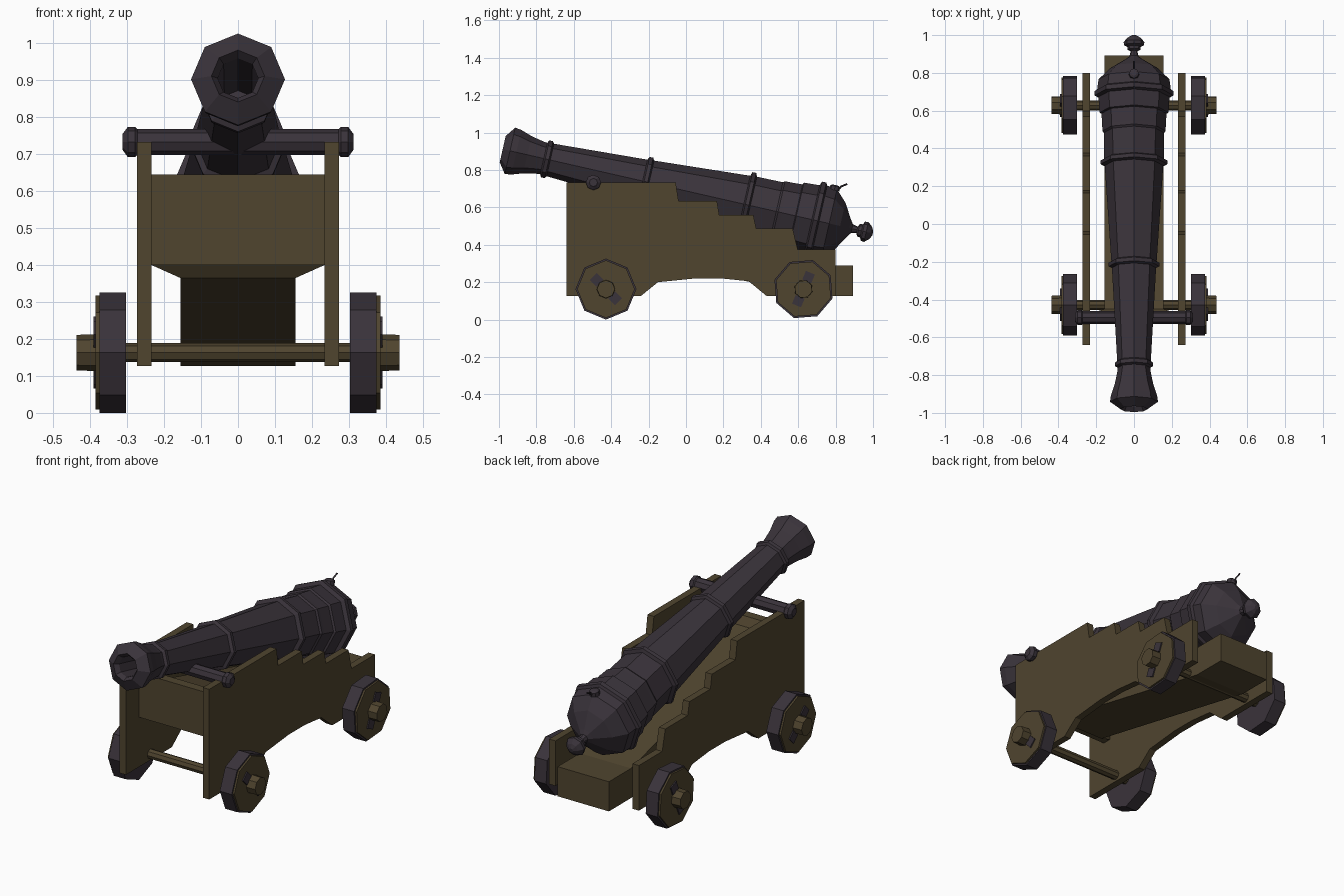
import bpy, bmesh, math
from mathutils import Matrix, Vector

if "Cube" in bpy.data.objects:
    bpy.data.objects.remove(bpy.data.objects["Cube"])


def material(name, rgb):
    m = bpy.data.materials.new(name)
    m.diffuse_color = (*rgb, 1)
    m.use_nodes = True
    m.node_tree.nodes["Principled BSDF"].inputs["Base Color"].default_value = m.diffuse_color
    return m


IRON = material("dark iron", (0.042, 0.033, 0.043))
WOOD = material("brown wood", (0.080, 0.059, 0.028))


def finish(bm, name, mat):
    bmesh.ops.recalc_face_normals(bm, faces=bm.faces)
    me = bpy.data.meshes.new(name)
    bm.to_mesh(me)
    bm.free()
    me.materials.append(mat)
    ob = bpy.data.objects.new(name, me)
    bpy.context.collection.objects.link(ob)
    return ob


def lathe(name, profile, mat, matrix, sides=8, turn=0.0):
    """Revolve (position, radius) pairs about local Y, closed at both ends."""
    bm = bmesh.new()
    rings = []
    for s, r in profile:
        rings.append([bm.verts.new((r * math.sin(turn + math.tau * i / sides), s,
                                    r * math.cos(turn + math.tau * i / sides)))
                      for i in range(sides)])
    for a, b in zip(rings, rings[1:]):
        for i in range(sides):
            j = (i + 1) % sides
            bm.faces.new((a[i], a[j], b[j], b[i]))
    bm.faces.new(rings[0])
    bm.faces.new(rings[-1])
    bm.transform(matrix)
    return finish(bm, name, mat)


def slab(name, outline, x0, x1, mat):
    """Extrude a (y, z) outline from x0 to x1."""
    bm = bmesh.new()
    f = bm.faces.new([bm.verts.new((x0, y, z)) for y, z in outline])
    ext = bmesh.ops.extrude_face_region(bm, geom=[f])["geom"]
    bmesh.ops.translate(bm, vec=(x1 - x0, 0, 0),
                        verts=[v for v in ext if isinstance(v, bmesh.types.BMVert)])
    return finish(bm, name, mat)


def loft(name, sections, mat):
    """Join rectangular cross-sections (y, half width, low z, high z)."""
    bm = bmesh.new()
    rings = [[bm.verts.new((sx * w, y, z)) for sx, z in
              ((-1, lo), (1, lo), (1, hi), (-1, hi))] for y, w, lo, hi in sections]
    for a, b in zip(rings, rings[1:]):
        for i in range(4):
            bm.faces.new((a[i], a[i - 1], b[i - 1], b[i]))
    bm.faces.new(rings[0])
    bm.faces.new(rings[-1])
    return finish(bm, name, mat)


# Barrel: tilted lathe, with bore, moulding rings, breech and end knob
TILT = Matrix.Translation((0, 0, 0.688)) @ Matrix.Rotation(-math.radians(12.83), 4, 'X')


def ring(s, r0, r1):
    return [(s - .018, r0), (s - .010, r1), (s + .010, r1), (s + .018, r0 + .003)]


barrel = [(-.60, .052), (-.98, .055), (-1.005, .072), (-.965, .127), (-.93, .122),
          (-.87, .102), (-.80, .088)]
barrel += ring(-.762, .086, .101) + ring(-.22, .117, .134) + ring(.335, .155, .177)
barrel += [(.495, .160), (.505, .168), (.525, .168), (.60, .172), (.605, .183), (.69, .188),
           (.698, .210), (.722, .210), (.73, .195), (.785, .188), (.845, .128),
           (.895, .045), (.91, .024), (.938, .018), (.946, .034), (.962, .036),
           (.970, .052), (.988, .055), (1.012, .034), (1.024, .012)]
lathe("barrel", barrel, IRON, TILT)

# Trunnion bar with capped ends
TO_X = Matrix.Rotation(-math.pi / 2, 4, 'Z')
trunnion = [(-.312, .022), (-.298, .041), (-.278, .041), (-.272, .035)]
trunnion += [(-s, r) for s, r in reversed(trunnion)]
lathe("trunnion", trunnion, IRON, Matrix.Translation((0, -.495, .733)) @ TO_X)

# Vent boss and fuse on the breech
UP = TILT @ Matrix.Translation((0, .772, .18)) @ Matrix.Rotation(math.pi / 2, 4, 'X')
lathe("vent_boss", [(0, .028), (.022, .026), (.028, .014)], IRON, UP)
curve = bpy.data.curves.new("fuse", 'CURVE')
curve.dimensions = '3D'
curve.bevel_depth = 0.005
curve.bevel_resolution = 0
curve.use_fill_caps = True
path = [(.80, .66), (.812, .69), (.83, .712), (.862, .725)]
sp = curve.splines.new('POLY')
sp.points.add(len(path) - 1)
for p, (y, z) in zip(sp.points, path):
    p.co = (0, y, z, 1)
curve.materials.append(IRON)
bpy.context.collection.objects.link(bpy.data.objects.new("fuse", curve))

# Stepped carriage cheeks
cheek = [(-.64, .127), (-.64, .733), (-.055, .733), (-.04, .635), (.165, .635), (.178, .558),
         (.36, .558), (.375, .488), (.57, .488), (.597, .375), (.80, .375), (.80, .127),
         (.43, .127), (.335, .205), (.19, .22), (.05, .22), (-.15, .2), (-.24, .127)]
for side, sx in (("left", -1), ("right", 1)):
    slab(side + "_cheek", cheek, sx * .234, sx * .273, WOOD)

# Sloping bed that widens into the front transom
loft("bed_and_transom", [(.893, .156, .127, .29), (.70, .156, .127, .29),
                         (-.45, .156, .365, .60), (-.475, .234, .40, .645),
                         (-.525, .234, .40, .645)], WOOD)

# Axles and wheels
for end, y, turn, slot in (("front", -.428, 0, -45), ("rear", .628, math.radians(18), 23)):
    lathe(end + "_axle", [(-.32, .026), (.32, .026)], WOOD,
          Matrix.Translation((0, y, .163)) @ TO_X)
    for side, sx in (("left", -1), ("right", 1)):
        name = f"{end}_{side}_"
        M = Matrix.Translation((0, y, .163)) @ Matrix.Scale(sx, 4, (1, 0, 0)) @ TO_X
        lathe(name + "tyre", [(.303, .163), (.375, .163)], IRON, M, turn=-turn)
        lathe(name + "wheel_face", [(.37, .154), (.385, .154)], WOOD, M, turn=-turn)
        lathe(name + "hub", [(.38, .05), (.437, .048)], WOOD, M, turn=-turn)
        # two dark plates either side of the hub
        for k in (-1, 1):
            a = math.radians(slot)
            c = Vector((sx * .387, y + k * .07 * math.sin(a), .163 + k * .07 * math.cos(a)))
            bm = bmesh.new()
            bmesh.ops.create_cube(bm, size=1)
            bm.transform(Matrix.Translation(c) @ Matrix.Rotation(-a, 4, 'X')
                         @ Matrix.Diagonal((.009, .052, .05, 1)))
            finish(bm, name + "hub_plate", IRON)
